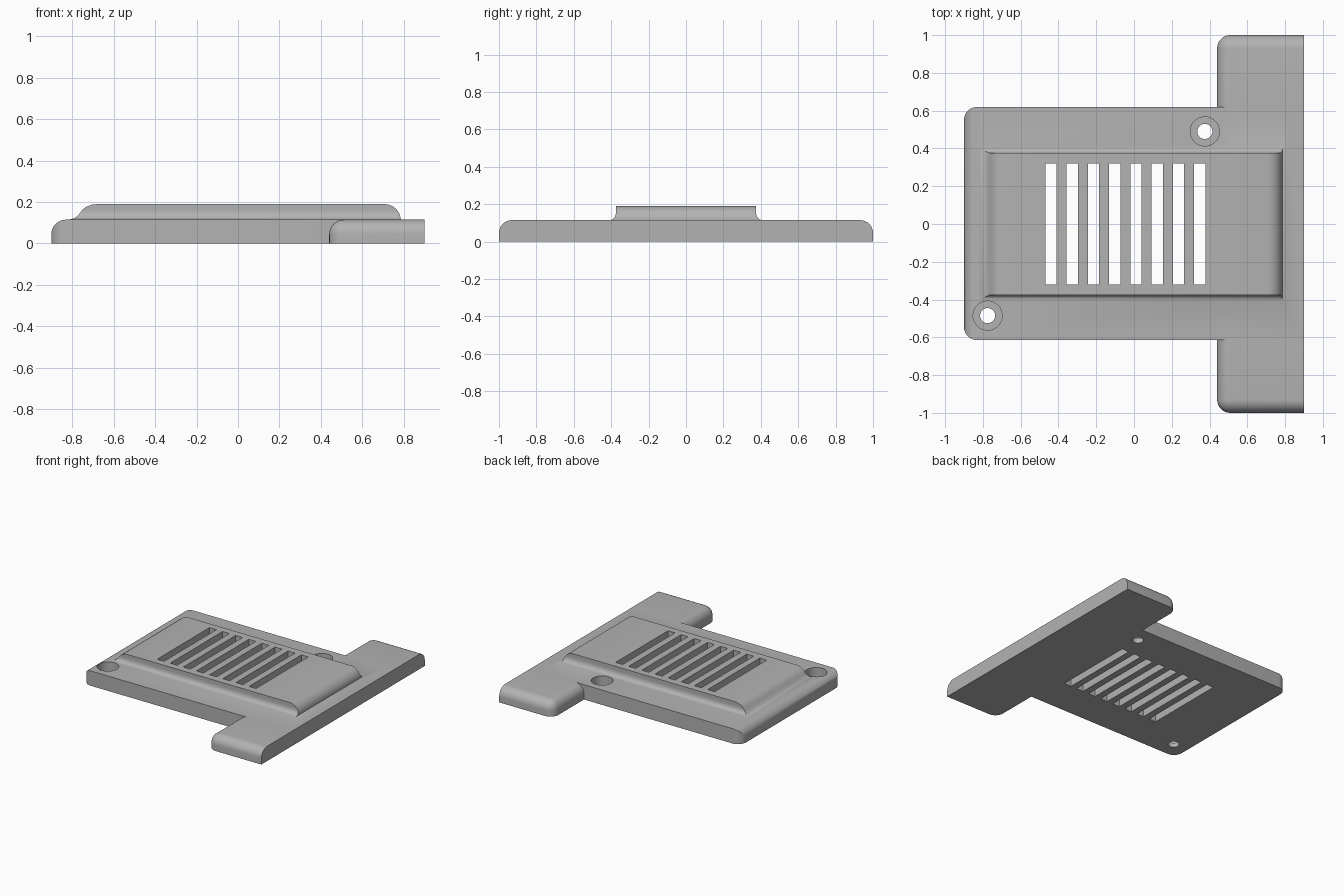
import bpy, bmesh, math

if "Cube" in bpy.data.objects:
    bpy.data.objects.remove(bpy.data.objects["Cube"], do_unlink=True)

TOP = 0.115      # height of the flat plate
ROUND = 0.07     # edge radius

grey = bpy.data.materials.new("plain grey")
grey.use_nodes = True
colour = (0.45, 0.45, 0.45, 1)
grey.diffuse_color = colour
grey.node_tree.nodes["Principled BSDF"].inputs["Base Color"].default_value = colour


def to_object(name, bm):
    bmesh.ops.recalc_face_normals(bm, faces=bm.faces)
    mesh = bpy.data.meshes.new(name)
    bm.to_mesh(mesh)
    bm.free()
    mesh.materials.append(grey)
    obj = bpy.data.objects.new(name, mesh)
    bpy.context.collection.objects.link(obj)
    return obj


def box(name, low, high, rounded=None):
    """Box between two corners; edges chosen by the rule are rounded."""
    bm = bmesh.new()
    bmesh.ops.create_cube(bm, size=1)
    for v in bm.verts:
        v.co = [a + (b - a) * (c + 0.5) for a, b, c in zip(low, high, v.co)]
    if rounded:
        edges = [e for e in bm.edges if rounded(*e.verts)]
        bmesh.ops.bevel(bm, geom=edges, offset=ROUND, segments=8,
                        profile=0.5, affect='EDGES')
    return to_object(name, bm)


def cylinder(name, x, y, radius, low, high):
    bm = bmesh.new()
    bmesh.ops.create_cone(bm, cap_ends=True, segments=40, radius1=radius,
                          radius2=radius, depth=high - low)
    bmesh.ops.translate(bm, verts=bm.verts, vec=(x, y, (low + high) / 2))
    return to_object(name, bm)


def combine(target, tool, operation):
    mod = target.modifiers.new(operation.title(), 'BOOLEAN')
    mod.operation, mod.solver, mod.object = operation, 'EXACT', tool
    bpy.context.view_layer.objects.active = target
    bpy.ops.object.modifier_apply(modifier=mod.name)
    bpy.data.objects.remove(tool, do_unlink=True)


def on_left_end(limit):
    return lambda a, b: a.co.x < limit and b.co.x < limit and max(a.co.z, b.co.z) > 0.1


# Main plate, rounded at its free end
plate = box("vented_plate", (-0.9, -0.615, 0), (0.9, 0.62, TOP), on_left_end(0))

# Cross bar: inner edge, corners and both ends rounded
def bar_edges(a, b):
    across = abs(a.co.y - b.co.y) < 0.1
    at_top = min(a.co.z, b.co.z) > 0.1
    return on_left_end(0.6)(a, b) or (across and at_top)

combine(plate, box("cross_bar", (0.44, -1, 0), (0.9, 1, TOP), bar_edges), 'UNION')

# Raised panel: stacked outlines (height, left x, right x, half width)
LEVELS = [
    (0.06, -0.82, 0.785, 0.405), (TOP, -0.82, 0.785, 0.405),
    (0.118, -0.80, 0.785, 0.395), (0.125, -0.785, 0.784, 0.385),
    (0.137, -0.77, 0.781, 0.378), (0.15, -0.76, 0.775, 0.375),
    (0.165, -0.748, 0.764, 0.375), (0.178, -0.73, 0.748, 0.375),
    (0.187, -0.705, 0.728, 0.375), (0.19, -0.68, 0.71, 0.375),
]
bm = bmesh.new()
rings = [[bm.verts.new(p) for p in ((l, -w, z), (r, -w, z), (r, w, z), (l, w, z))]
         for z, l, r, w in LEVELS]
for lower, upper in zip(rings, rings[1:]):
    for i in range(4):
        j = (i + 1) % 4
        bm.faces.new((lower[i], lower[j], upper[j], upper[i]))
bm.faces.new(rings[0])
bm.faces.new(rings[-1])
combine(plate, to_object("raised_panel", bm), 'UNION')

# Vent slots
for i in range(8):
    x = -0.439 + i * 0.1125
    combine(plate, box("slot_cutter", (x - 0.03, -0.32, -0.1), (x + 0.03, 0.32, 0.3)),
            'DIFFERENCE')

# Counterbored screw holes
for x, y in ((0.375, 0.49), (-0.775, -0.485)):
    combine(plate, cylinder("bore_cutter", x, y, 0.077, 0.035, 0.3), 'DIFFERENCE')
    combine(plate, cylinder("hole_cutter", x, y, 0.04, -0.1, 0.3), 'DIFFERENCE')

# Smooth the curves, keep the sharp edges
bpy.ops.object.select_all(action='DESELECT')
plate.select_set(True)
bpy.context.view_layer.objects.active = plate
bpy.ops.object.shade_smooth_by_angle(angle=math.radians(30))
